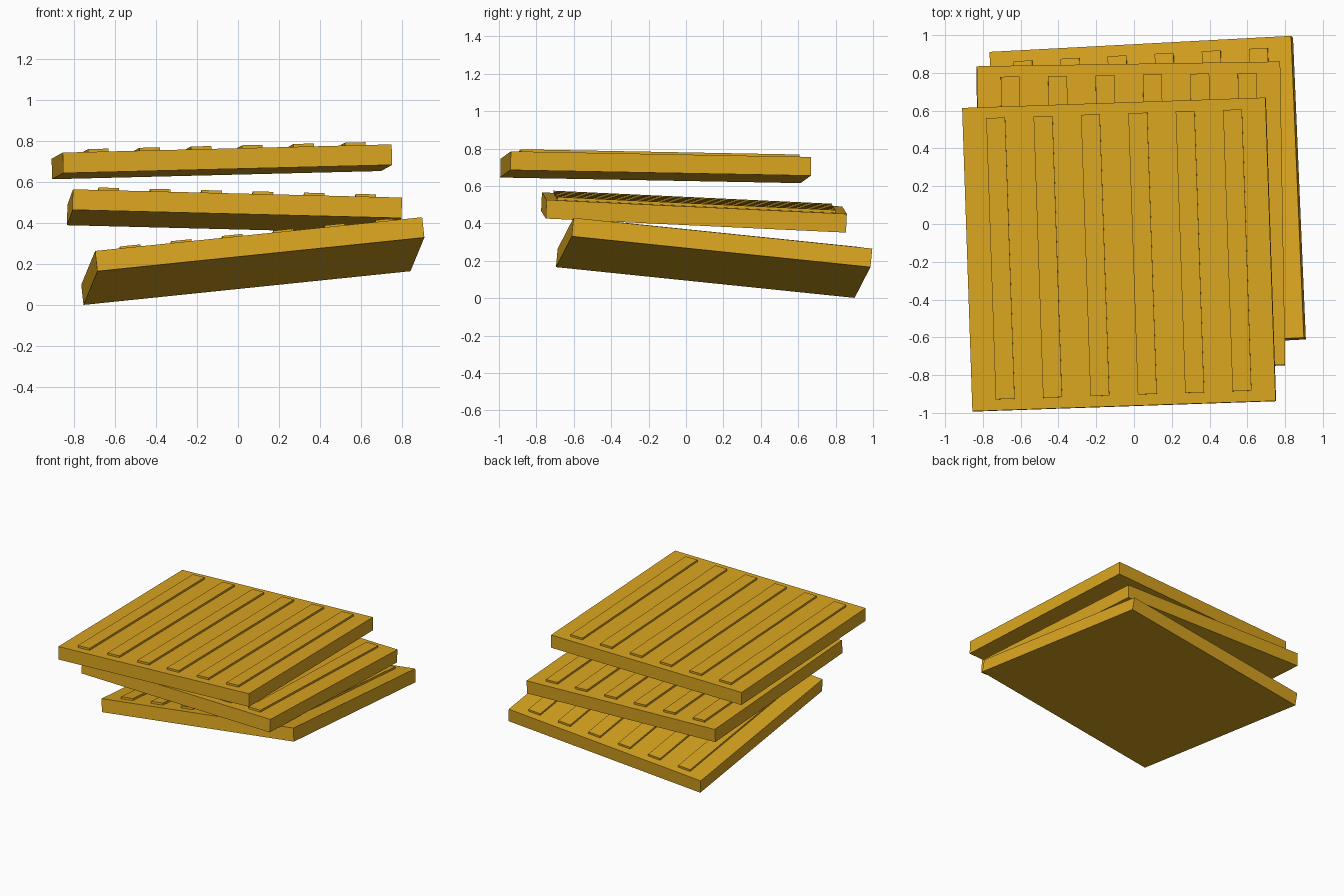
import bpy
from mathutils import Matrix, Vector

if "Cube" in bpy.data.objects:
    bpy.data.objects.remove(bpy.data.objects["Cube"], do_unlink=True)

SIDE, THICK = 1.607, 0.1
RIB_W, RIB_L, RIB_H, RIB_GAP = 0.1, 1.49, 0.015, 0.251

# Single golden yellow material
gold = bpy.data.materials.new("golden yellow")
gold.use_nodes = True
color = (0.70, 0.376, 0.0145, 1)
gold.diffuse_color = color
gold.node_tree.nodes["Principled BSDF"].inputs["Base Color"].default_value = color


def box(name, size, center, frame):
    """Box given in the local frame of a panel."""
    bpy.ops.mesh.primitive_cube_add(size=1)
    ob = bpy.context.object
    ob.name = name
    ob.data.transform(Matrix.Diagonal((*size, 1)))
    ob.matrix_world = frame @ Matrix.Translation(center)
    ob.data.materials.append(gold)


def panel_frame(center, across, along):
    """Frame on the middle of a panel's top, from its two edge directions."""
    x = Vector(across).normalized()
    z = x.cross(Vector(along)).normalized()
    y = z.cross(x)
    rot = Matrix((x, y, z)).transposed().to_4x4()
    return Matrix.Translation(center) @ rot


def ribbed_panel(name, center, across, along):
    frame = panel_frame(center, across, along)
    box(name + "_panel", (SIDE, SIDE, THICK), (0, 0, -THICK / 2), frame)
    # Raised parallel ribs, sunk a little into the panel
    sink = 0.005
    for i in range(6):
        box(f"{name}_rib_{i + 1}", (RIB_W, RIB_L, RIB_H + sink),
            ((i - 2.5) * RIB_GAP, -0.025 * 0, (RIB_H - sink) / 2), frame)


# Loose stack of three tilted panels
ribbed_panel("bottom", (0.067, 0.155, 0.265), (1.6, 0.085, 0.165), (-0.07, 1.6, -0.165))
ribbed_panel("middle", (-0.016, 0.045, 0.508), (1.605, 0.025, -0.04), (-0.03, 1.605, -0.075))
ribbed_panel("top", (-0.08, -0.161, 0.75), (1.605, 0.055, 0.04), (-0.055, 1.605, -0.03))
